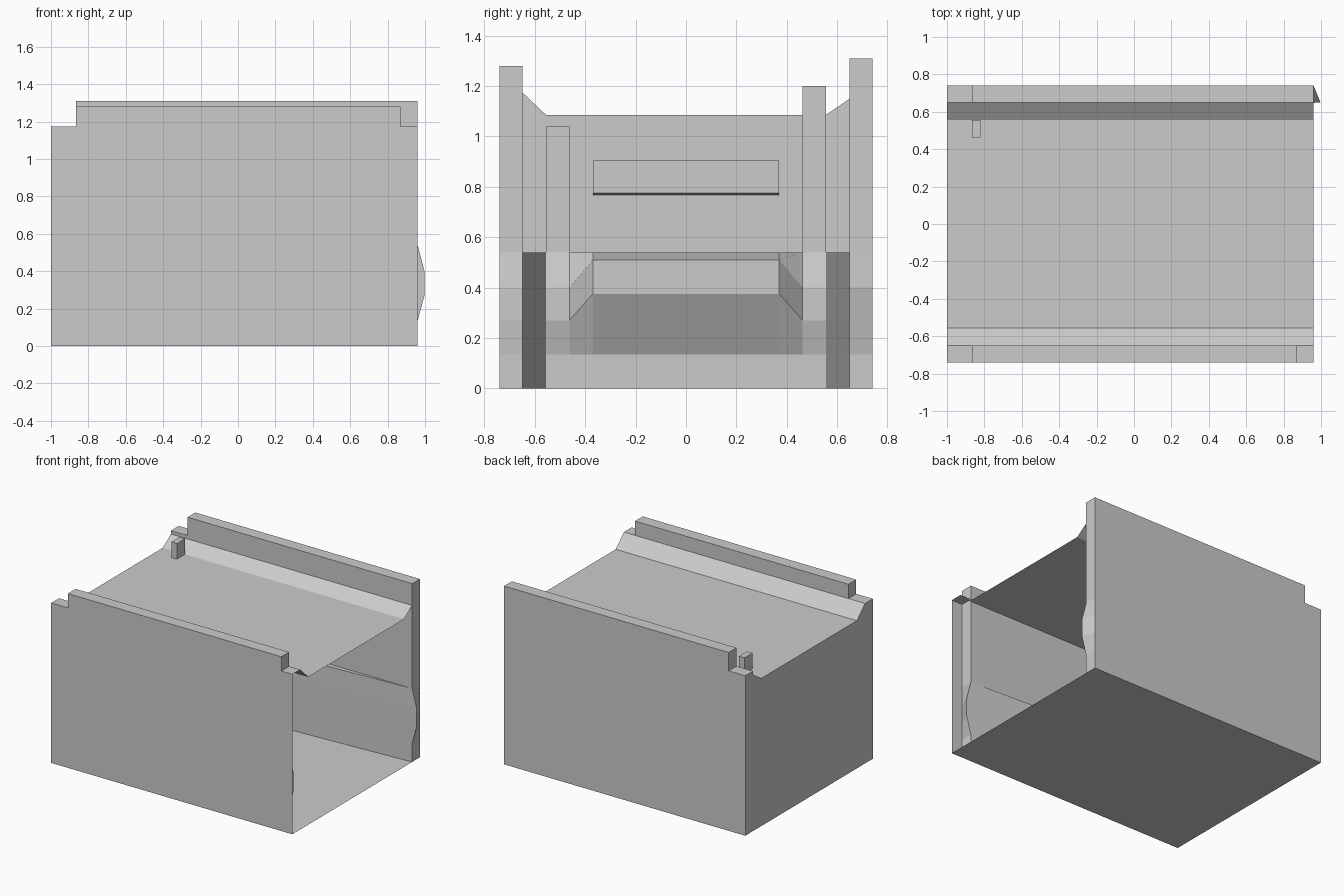
import bpy, bmesh

if "Cube" in bpy.data.objects:
    bpy.data.objects.remove(bpy.data.objects["Cube"])

X0, X1 = -1.0, 0.96          # outer ends along x
YO, YI, YC = 0.74, 0.65, 0.555  # outer wall, inner wall, roof crease
XP = -0.865                  # inner face of closed end
LEDGE, LIP = 0.54, 1.175


def make(name, faces):
    """Build an object from polygons given as coordinate lists."""
    bm = bmesh.new()
    for f in faces:
        bm.faces.new([bm.verts.new(p) for p in f])
    bmesh.ops.remove_doubles(bm, verts=bm.verts, dist=1e-4)
    bmesh.ops.dissolve_degenerate(bm, edges=bm.edges, dist=1e-4)
    bmesh.ops.recalc_face_normals(bm, faces=bm.faces)
    me = bpy.data.meshes.new(name)
    bm.to_mesh(me)
    bm.free()
    ob = bpy.data.objects.new(name, me)
    bpy.context.collection.objects.link(ob)
    return ob


def loft(rows):
    """Quads between consecutive rows of points."""
    return [[a[i], a[i + 1], b[i + 1], b[i]]
            for a, b in zip(rows, rows[1:]) for i in range(len(a) - 1)]


def prism(name, profile, y0, y1):
    """Extrude an (x, z) profile along y."""
    a = [(x, y0, z) for x, z in profile]
    b = [(x, y1, z) for x, z in profile]
    return make(name, loft([a + a[:1], b + b[:1]]) + [a, b])


def box(name, x, y, z):
    return prism(name, [(x[0], z[0]), (x[1], z[0]), (x[1], z[1]), (x[0], z[1])], *y)


# Outer shell: floor, side walls, sloped gutters and roof, closed at the left end
profile = [(-YO, 0), (-YO, LIP), (-YI, LIP), (-YC, 1.085),
           (YC, 1.085), (YI, 1.15), (YI, LIP), (YO, LIP), (YO, 0)]
left = [(X0, y, z) for y, z in profile]
right = [(X1, y, z) for y, z in profile]
make("outer_shell", loft([left + left[:1], right + right[:1]]) + [left])


# Double walls with parapets
def double_wall(name, s, xe, top):
    o, i = s * YO, s * YI

    def along_x(y, z0, z1):
        return [(XP, y, z0), (xe, y, z0), (xe, y, z1), (XP, y, z1)]

    def across(x, z0):
        return [(x, o, z0), (x, i, z0), (x, i, top), (x, o, top)]

    roof = [(XP, o, top), (xe, o, top), (xe, i, top), (XP, i, top)]
    make(name, [along_x(o, LIP, top), along_x(i, LEDGE, top), roof,
                across(XP, LIP), across(xe, LEDGE)])


XF = 0.87
double_wall("front_wall", -1, XF, 1.28)
double_wall("back_wall", 1, X1, 1.31)

# Lining of the closed end, above the ledge
make("end_lining", [[(XP, -YI, LEDGE), (XP, YI, LEDGE), (XP, YI, 1.15), (XP, YC, 1.085),
                     (XP, -YC, 1.085), (XP, -YI, LIP)]])

# Bulged lower lining running round three sides: (side z, side bulge, centre z, centre bulge)
XL = -0.82
section = [(0, 0, 0, 0), (0.135, 0, 0.135, 0), (0.27, 0.037, 0.375, 0.13),
           (0.40, 0.037, 0.51, 0.13), (LEDGE, 0, LEDGE, 0)]
rows = []
for z, b, zc, bc in section:
    rows.append([(XF, -YO, z), (XF + b, -YI, z), (XL + b, -YC, z), (XL + b, -0.463, z),
                 (XL + bc, -0.37, zc), (XL + bc, 0.37, zc),
                 (XL + b, 0.463, z), (XL + b, YC, z), (X1 + b, YI, z), (X1, YO, z)])
ledge_top = rows[-1][1:-1] + [(XP, YI, LEDGE), (XP, -YI, LEDGE)]
make("lower_lining", loft(rows) + [ledge_top])

# Posts standing on the ledge; the back one pokes through the roof
for name, s, top in (("front_post", -1, 1.04), ("back_post", 1, 1.20)):
    box(name, (XP, XL), sorted((s * 0.463, s * YC)), (LEDGE, top))

# Shallow panel on the closed end
prism("end_panel", [(XP, 0.768), (XL, 0.775), (XL, 0.905), (XP, 0.905)], -0.37, 0.37)
